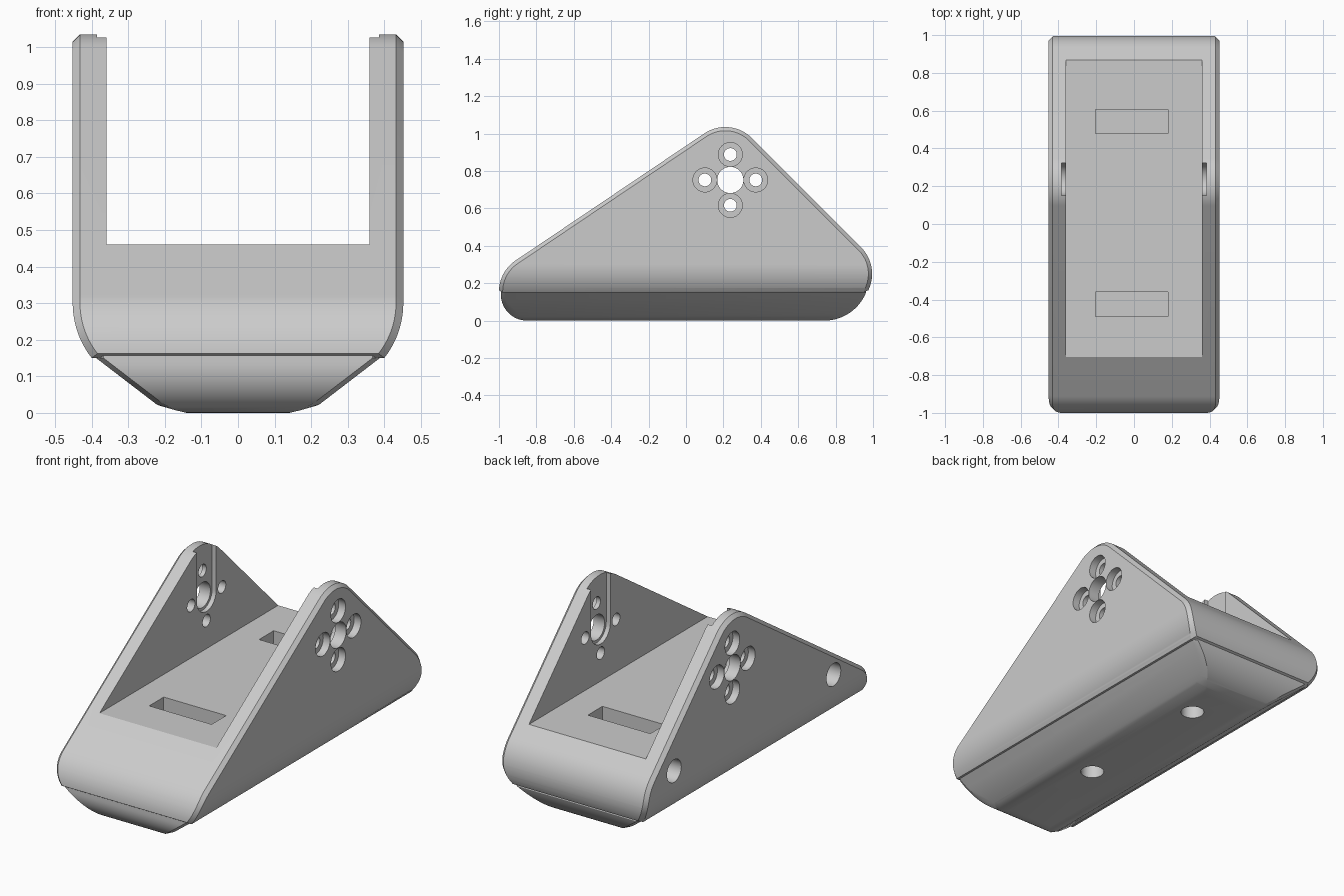
import bpy, bmesh
from math import sin, cos, radians
from mathutils import Matrix, Vector

cube = bpy.data.objects.get("Cube")
if cube:
    bpy.data.objects.remove(cube)

grey = bpy.data.materials.new("light grey plastic")
grey.use_nodes = True
colour = (0.6, 0.6, 0.6, 1)
grey.diffuse_color = colour
grey.node_tree.nodes["Principled BSDF"].inputs["Base Color"].default_value = colour


def add_object(name, bm):
    bmesh.ops.recalc_face_normals(bm, faces=bm.faces)
    mesh = bpy.data.meshes.new(name)
    bm.to_mesh(mesh)
    bm.free()
    mesh.materials.append(grey)
    ob = bpy.data.objects.new(name, mesh)
    bpy.context.collection.objects.link(ob)
    return ob


def prism(name, points, start, end):
    """Extrude a closed loop of 3D points from start to end."""
    bm = bmesh.new()
    face = bm.faces.new([bm.verts.new(Vector(p) + Vector(start)) for p in points])
    out = bmesh.ops.extrude_face_region(bm, geom=[face])
    moved = [v for v in out["geom"] if isinstance(v, bmesh.types.BMVert)]
    bmesh.ops.translate(bm, verts=moved, vec=Vector(end) - Vector(start))
    return add_object(name, bm)


def box(name, low, high):
    (x0, y0, z0), (x1, y1, z1) = low, high
    loop = [(x0, y0, 0), (x1, y0, 0), (x1, y1, 0), (x0, y1, 0)]
    return prism(name, loop, (0, 0, z0), (0, 0, z1))


def arc(cx, cy, r, a0, a1, n=20):
    angles = [radians(a0 + (a1 - a0) * i / n) for i in range(n + 1)]
    return [(cx + r * cos(a), cy + r * sin(a)) for a in angles]


def rod(name, start, end, r):
    """Cylinder between two points."""
    start, end = Vector(start), Vector(end)
    bm = bmesh.new()
    turn = (end - start).to_track_quat("Z", "Y").to_matrix().to_4x4()
    bmesh.ops.create_cone(bm, cap_ends=True, segments=40, radius1=r, radius2=r,
                          depth=(end - start).length,
                          matrix=Matrix.Translation((start + end) / 2) @ turn)
    return add_object(name, bm)


def combine(target, tool, operation):
    mod = target.modifiers.new("combine", "BOOLEAN")
    mod.operation, mod.object, mod.solver = operation, tool, "EXACT"
    bpy.context.view_layer.objects.active = target
    bpy.ops.object.modifier_apply(modifier=mod.name)
    bpy.data.objects.remove(tool)


def crossed(side, section):
    """Solid common to a side outline (y, z) and a cross-section (x, z)."""
    solid = prism("solid", [(0, y, z) for y, z in side], (-0.6, 0, 0), (0.6, 0, 0))
    tool = prism("tool", [(x, 0, z) for x, z in section], (0, -1.2, 0), (0, 1.2, 0))
    combine(solid, tool, "INTERSECT")
    return solid


def chamfered(name, side, section, d=0.02):
    """Hull of two inset solids, leaving a chamfer around both sides."""
    bm = bmesh.new()
    for a, b in ((d, 0), (0, d)):
        part = crossed(side(a), section(b))
        bm.from_mesh(part.data)
        bpy.data.objects.remove(part)
    hull = bmesh.ops.convex_hull(bm, input=bm.verts)
    keep = {g for g in hull["geom"] if isinstance(g, bmesh.types.BMFace)}
    bmesh.ops.delete(bm, geom=[f for f in bm.faces if f not in keep], context="FACES")
    bmesh.ops.delete(bm, geom=[v for v in bm.verts if not v.link_faces], context="VERTS")
    bmesh.ops.remove_doubles(bm, verts=bm.verts, dist=0.0005)
    bmesh.ops.dissolve_limit(bm, angle_limit=radians(0.5), verts=bm.verts, edges=bm.edges)
    return add_object(name, bm)


def mirrored(half):
    return half + [(-x, z) for x, z in reversed(half)]


# Upper body outline and section
SEAM = 0.15


def upper_side(d):
    pts = arc(0.795, 0.25, 0.2 - d, -29, 46) + arc(0.21, 0.835, 0.2 - d, 46, 124)
    pts += arc(-0.8, 0.155, 0.2 - d, 124, 180)
    return pts + [(-1 + d, SEAM), (0.968 - d, SEAM)]


def upper_section(d):
    return mirrored(arc(0.21, 0.3, 0.242 - d, -38.3, 0) + [(0.452 - d, 1.2)])


# Lower keel outline and section
def lower_side(d):
    return arc(-0.85, 0.14, 0.14, 180, 270)[1:] and (
        arc(-0.85, 0.14, 0.14 - d, 180, 270) + arc(0.74, 0.24, 0.24 - d, 270, 338)
        + [(0.96 - d, 0.17), (-0.99 + d, 0.17)])


def lower_section(d):
    return mirrored([(0.15 - d / 2, 0), (0.19 - d, 0.007), (0.225 - d, 0.025),
                     (0.388 - d, SEAM), (0.388 - d, 0.17)])


bracket = chamfered("bracket_body", upper_side, upper_section)
combine(bracket, chamfered("keel", lower_side, lower_section), "UNION")


def cut(tool):
    combine(bracket, tool, "DIFFERENCE")


# Open channel between the two side walls, with two floor pockets
FLOOR = 0.46
cut(box("channel", (-0.36, -1.3, FLOOR), (0.36, 1.3, 1.4)))
for y in (-0.425, 0.5425):
    cut(box("pocket", (-0.205, y - 0.064, FLOOR - 0.12), (0.18, y + 0.064, 0.6)))

# Slots on the inner wall faces, running down to the pivot
PY, PZ = 0.237, 0.752
slot = arc(PY, PZ, 0.085, 180, 360) + [(PY + 0.085, 1.2), (PY - 0.085, 1.2)]
cut(prism("slot", [(0, y, z) for y, z in slot], (-0.385, 0, 0), (0.385, 0, 0)))

# Pivot hole and four counterbored screw holes through both walls
cut(rod("pivot_hole", (-0.6, PY, PZ), (0.6, PY, PZ), 0.07))
for dy, dz in ((1, 0), (-1, 0), (0, 1), (0, -1)):
    y, z = PY + 0.136 * dy, PZ + 0.136 * dz
    cut(rod("screw_hole", (-0.6, y, z), (0.6, y, z), 0.034))
    for s in (-1, 1):
        cut(rod("counterbore", (s * 0.41, y, z), (s * 0.6, y, z), 0.064))

# Blind holes in the right wall and the underside
for y in (-0.654, 0.75):
    cut(rod("side_hole", (-0.6, y, 0.373), (-0.25, y, 0.373), 0.063))
for y in (-0.266, 0.558):
    cut(rod("base_hole", (0.065, y, -0.1), (0.065, y, 0.2), 0.061))

bpy.ops.object.select_all(action="DESELECT")
bracket.select_set(True)
bpy.context.view_layer.objects.active = bracket
bpy.ops.object.shade_smooth_by_angle(angle=radians(25))
